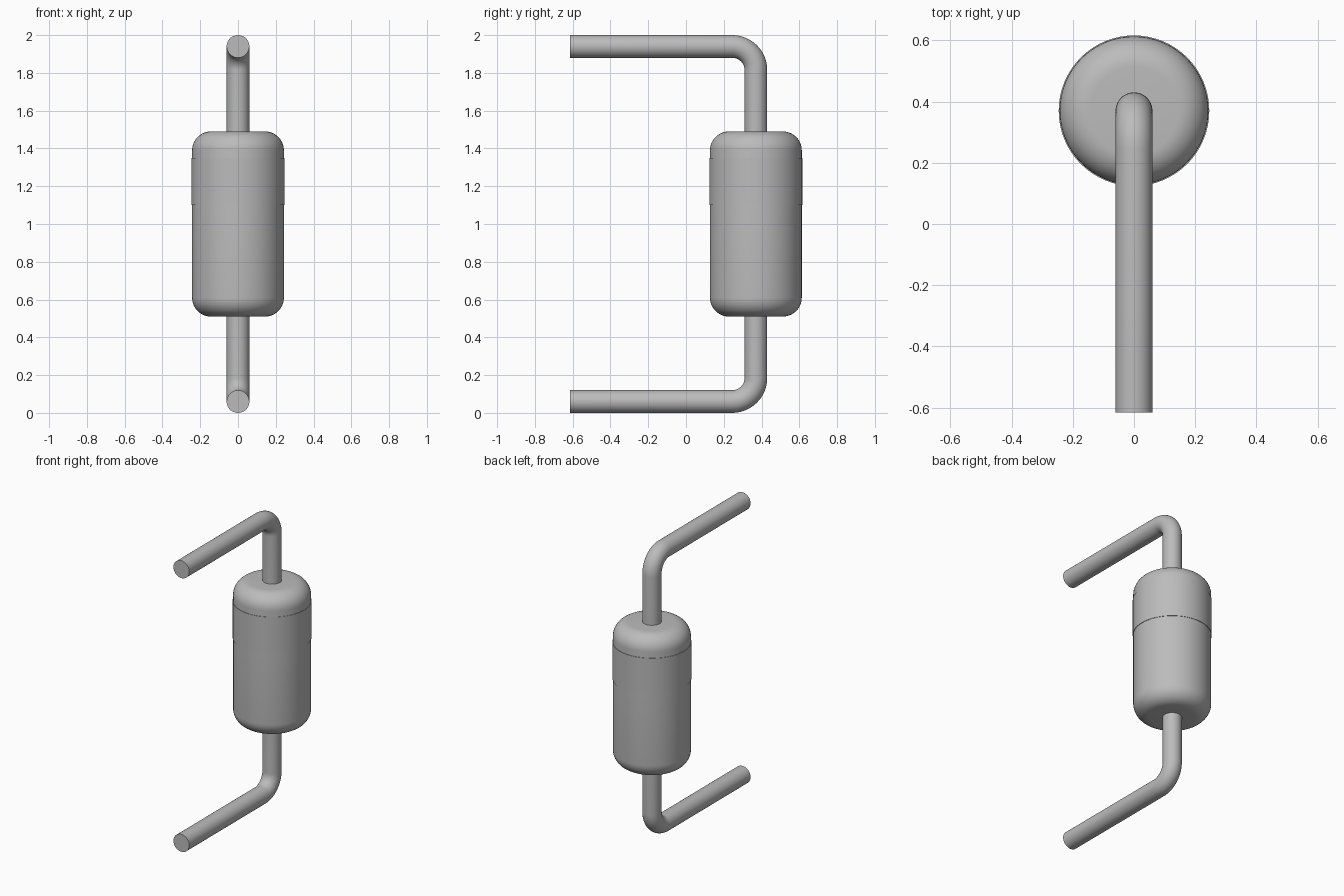
import bpy, bmesh
from math import sin, cos, pi, radians
from mathutils import Vector

cube = bpy.data.objects.get("Cube")
if cube:
    bpy.data.objects.remove(cube, do_unlink=True)

SIDES = 64
BODY_Y = 0.37          # axis of the body
WIRE_R = 0.06
END_Y = -0.615         # free end of each lead

grey = bpy.data.materials.new("grey")
grey.use_nodes = True
grey.diffuse_color = (0.5, 0.5, 0.5, 1)
grey.node_tree.nodes["Principled BSDF"].inputs["Base Color"].default_value = (0.5, 0.5, 0.5, 1)


def loft(name, stations):
    """Skin circles given as (centre, radius, in-plane normal) and cap both ends."""
    bm = bmesh.new()
    rings = []
    for centre, radius, normal in stations:
        ring = []
        for i in range(SIDES):
            a = 2 * pi * i / SIDES
            offset = Vector((cos(a), 0, 0)) + sin(a) * normal
            ring.append(bm.verts.new(centre + radius * offset))
        rings.append(ring)
    for lower, upper in zip(rings, rings[1:]):
        for i in range(SIDES):
            j = (i + 1) % SIDES
            bm.faces.new((lower[i], lower[j], upper[j], upper[i]))
    bm.faces.new(rings[0])
    bm.faces.new(rings[-1])
    bmesh.ops.recalc_face_normals(bm, faces=bm.faces)
    mesh = bpy.data.meshes.new(name)
    bm.to_mesh(mesh)
    bm.free()
    mesh.materials.append(grey)
    obj = bpy.data.objects.new(name, mesh)
    bpy.context.collection.objects.link(obj)
    bpy.ops.object.select_all(action='DESELECT')
    obj.select_set(True)
    bpy.context.view_layer.objects.active = obj
    bpy.ops.object.shade_smooth_by_angle(angle=radians(35))
    return obj


def lathe(name, profile):
    """Turn (radius, height) points about the body axis."""
    return loft(name, [(Vector((0, BODY_Y, z)), r, Vector((0, 1, 0))) for r, z in profile])


# Body: cylinder with rounded shoulders
radius, fillet, bottom, top = 0.243, 0.1, 0.51, 1.49
arc = [i * pi / 2 / 10 for i in range(11)]
profile = [(radius - fillet + fillet * sin(a), bottom + fillet - fillet * cos(a)) for a in arc]
profile += [(r, bottom + top - z) for r, z in reversed(profile)]
lathe("body", profile)

# Marker band: thin sleeve standing just proud of the body
lathe("marker_band", [(0.23, 1.1), (0.246, 1.1), (0.246, 1.35), (0.23, 1.35)])


# Leads: straight out of the body, round bend, straight to the front
def lead(name, body_z, level, side):
    bend = 0.125
    path = [(Vector((0, BODY_Y, body_z)), Vector((0, 1, 0)))]
    centre = Vector((0, BODY_Y - bend, level - side * bend))
    for i in range(13):
        a = i * pi / 24
        normal = Vector((0, cos(a), side * sin(a)))
        path.append((centre + bend * normal, normal))
    path.append((Vector((0, END_Y, level)), Vector((0, 0, side))))
    loft(name, [(point, WIRE_R, normal) for point, normal in path])


lead("upper_lead", top - 0.05, 2 - WIRE_R, 1)
lead("lower_lead", bottom + 0.05, WIRE_R, -1)
